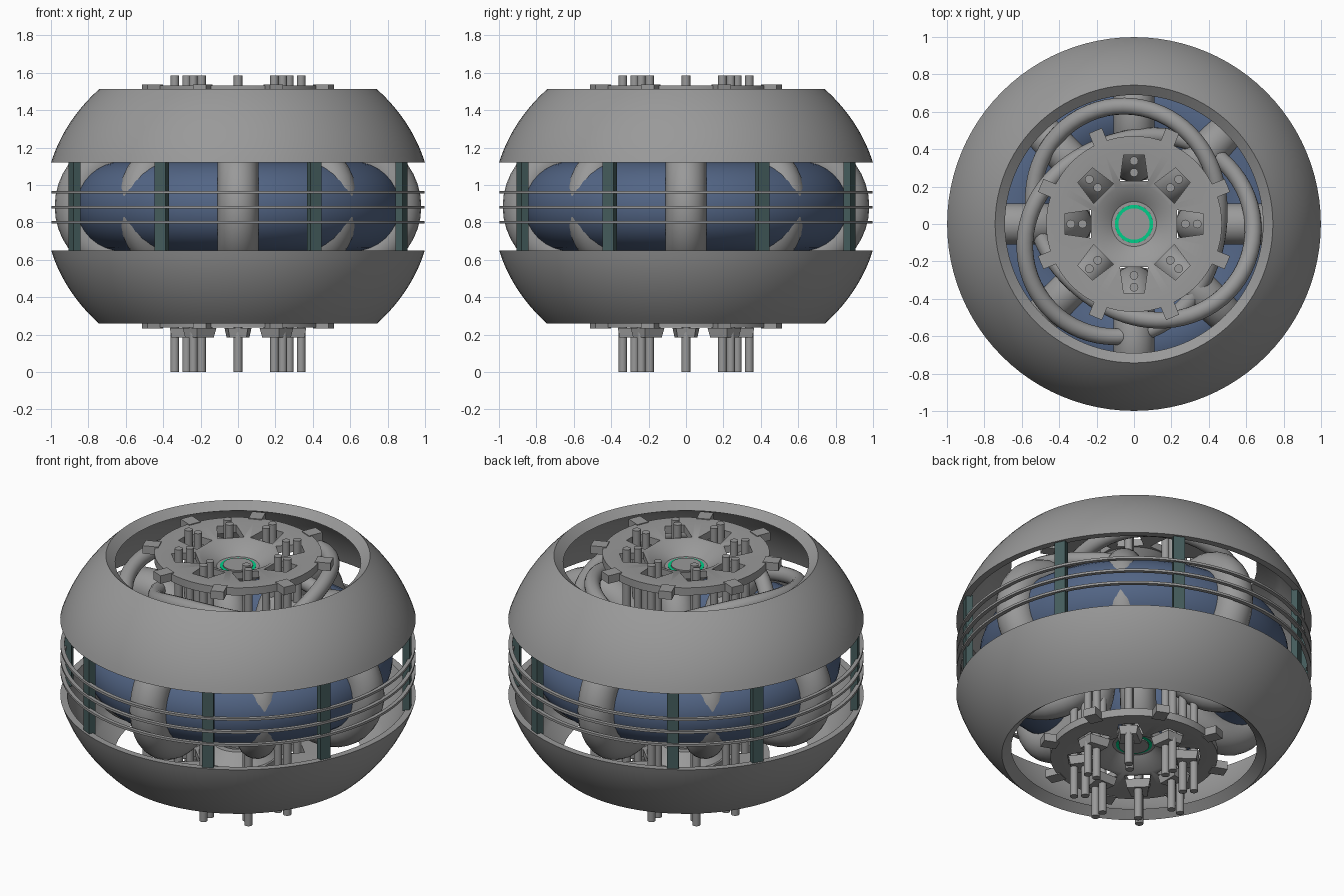
import bpy, bmesh, math
from mathutils import Matrix, Vector

if "Cube" in bpy.data.objects:
    bpy.data.objects.remove(bpy.data.objects["Cube"])

MID = 0.885  # height of the horizontal symmetry plane


def material(name, rgb):
    m = bpy.data.materials.new(name)
    m.diffuse_color = (*rgb, 1)
    m.use_nodes = True
    m.node_tree.nodes["Principled BSDF"].inputs["Base Color"].default_value = m.diffuse_color
    return m


GRAY = material("steel_gray", (0.32, 0.32, 0.32))
BLUE = material("chamber_blue", (0.085, 0.13, 0.235))
TEAL = material("dark_teal", (0.06, 0.11, 0.11))
GREEN = material("glow_green", (0.0, 0.62, 0.25))


def shade(ob):
    bpy.ops.object.select_all(action='DESELECT')
    ob.select_set(True)
    bpy.context.view_layer.objects.active = ob
    bpy.ops.object.shade_smooth_by_angle(angle=math.radians(35))


def finish(name, bm, mat, smooth=True):
    bmesh.ops.recalc_face_normals(bm, faces=bm.faces)
    me = bpy.data.meshes.new(name)
    bm.to_mesh(me)
    bm.free()
    ob = bpy.data.objects.new(name, me)
    bpy.context.collection.objects.link(ob)
    me.materials.append(mat)
    if smooth:
        shade(ob)
    return ob


def lathe(name, profile, mat, n=64, matrix=None):
    # revolve a closed (r, z) profile around the z axis
    bm = bmesh.new()
    rings = [[bm.verts.new((r * math.cos(2 * math.pi * i / n),
                            r * math.sin(2 * math.pi * i / n), z))
              for r, z in profile] for i in range(n)]
    k = len(profile)
    for i in range(n):
        a, b = rings[i], rings[(i + 1) % n]
        for j in range(k):
            bm.faces.new((a[j], b[j], b[(j + 1) % k], a[(j + 1) % k]))
    if matrix:
        bm.transform(matrix)
    return finish(name, bm, mat)


def circle(R, r, z, n, squash=1):
    return [(R + r * math.cos(2 * math.pi * i / n),
             z + squash * r * math.sin(2 * math.pi * i / n)) for i in range(n)]


def prism(bm, outline, z0, z1, angle, taper=1.0):
    # upright prism from an (x, y) outline, turned around z; taper shrinks its foot
    rot = Matrix.Rotation(angle, 3, 'Z')
    cx = sum(p[0] for p in outline) / len(outline)
    lo = [bm.verts.new(rot @ Vector((cx + (x - cx) * taper, y * taper, z0)))
          for x, y in outline]
    hi = [bm.verts.new(rot @ Vector((x, y, z1))) for x, y in outline]
    bm.faces.new(lo[::-1])
    bm.faces.new(hi)
    n = len(lo)
    for i in range(n):
        bm.faces.new((lo[i], lo[(i + 1) % n], hi[(i + 1) % n], hi[i]))


def flip(z, s):
    return MID + s * (z - MID)


eighths = [i * math.pi / 4 for i in range(8)]

# Outer shells, upper and lower, with a bevelled lip around each opening
for s, side in ((1, "upper"), (-1, "lower")):
    steps = [0.235 + (0.627 - 0.235) * i / 12 for i in range(13)]
    outer = [(1.035 * math.sqrt(1 - (d / 0.9) ** 2), MID + s * d) for d in steps]
    inner = [(r - 0.04, z) for r, z in reversed(outer[:-3])]
    lip = [(0.69, MID + s * 0.585)]
    lathe(side + "_shell", outer + lip + inner, GRAY, 96)

# Thin flat guard bands around the gap
for i, z in enumerate((0.80, 0.88, 0.96)):
    lathe(f"guard_band_{i}", [(0.975, z - 0.007), (0.998, z - 0.007),
                              (0.998, z + 0.007), (0.975, z + 0.007)], GRAY, 96)

# Struts joining both shells, paired around the diagonals (closer at the back left)
bm = bmesh.new()
for q, spread in enumerate((20, 14.3, 20, 20)):
    for off in (-spread, spread):
        a = math.radians(45 + 90 * q + off)
        prism(bm, [(0.945, -0.033), (0.985, -0.033), (0.985, 0.033), (0.945, 0.033)],
              0.64, 1.13, a)
finish("shell_struts", bm, TEAL, False)

# Blue ring chamber
lathe("ring_chamber", circle(0.62, 0.25, MID, 32, 0.96), BLUE, 80)

# Coils wrapped around the chamber: large on the axes, slim on the diagonals
for i, a in enumerate(eighths):
    R, r, t = (0.60, 0.27, 0.11) if i % 2 == 0 else (0.50, 0.265, 0.102)
    m = (Matrix.Rotation(a, 4, 'Z') @ Matrix.Translation((R, 0, MID))
         @ Matrix.Rotation(math.pi / 2, 4, 'X'))
    lathe(f"coil_{i}", circle(r, t, 0, 20), GRAY, 40, m)

# Three-lobed knotted pipe above the chamber
cu = bpy.data.curves.new("knotted_pipe", 'CURVE')
cu.dimensions = '3D'
cu.bevel_depth = 0.045
cu.bevel_resolution = 6
N = 160
sp = cu.splines.new('POLY')
sp.points.add(N - 1)
for i in range(N):
    t = 4 * math.pi * i / N
    p = 1.5 * (t - math.radians(110))
    r = 0.545 + 0.095 * math.cos(p)
    sp.points[i].co = (r * math.cos(t), r * math.sin(t), 1.29 - 0.11 * math.sin(p), 1)
sp.use_cyclic_u = True
pipe = bpy.data.objects.new("knotted_pipe", cu)
bpy.context.collection.objects.link(pipe)
cu.materials.append(GRAY)
bpy.ops.object.select_all(action='DESELECT')
pipe.select_set(True)
bpy.context.view_layer.objects.active = pipe
bpy.ops.object.convert(target='MESH')
shade(bpy.context.view_layer.objects.active)

# Trapezoid window cutter shared by both hub flanges
window = [(0.23, -0.075), (0.37, -0.055), (0.37, 0.055), (0.23, 0.075)]
bm = bmesh.new()
for a in eighths:
    prism(bm, window, 0.1, 1.7, a)
cutter = finish("window_cutter", bm, GRAY, False)
cutter.hide_render = True

dish = [(0.47, 1.485), (0.47, 1.532), (0.40, 1.532), (0.21, 1.515), (0.12, 1.45),
        (0.102, 1.45), (0.102, 1.41), (0.14, 1.41), (0.22, 1.475)]
for s, side in ((1, "upper"), (-1, "lower")):
    # Dished hub flange with eight windows
    hub = lathe(side + "_hub_flange", [(r, flip(z, s)) for r, z in dish], GRAY, 64)
    mod = hub.modifiers.new("windows", 'BOOLEAN')
    mod.operation = 'DIFFERENCE'
    mod.solver = 'EXACT'
    mod.object = cutter
    bpy.context.view_layer.objects.active = hub
    bpy.ops.object.modifier_apply(modifier="windows")
    shade(hub)
    # Teeth around the flange rim
    bm = bmesh.new()
    z0, z1 = sorted((flip(1.488, s), flip(1.537, s)))
    for a in eighths:
        prism(bm, [(0.45, -0.038), (0.54, -0.038), (0.54, 0.038), (0.45, 0.038)],
              z0, z1, a + math.pi / 8)
    finish(side + "_hub_teeth", bm, GRAY, False)
    # Green glow ring and gray cap in the middle of the dish
    z0, z1 = flip(1.425, s), flip(1.452, s)
    lathe(side + "_glow_ring", [(0.084, z0), (0.102, z0), (0.102, z1), (0.084, z1)],
          GREEN, 32)
    bm = bmesh.new()
    bmesh.ops.create_cone(bm, cap_ends=True, segments=32, radius1=0.084, radius2=0.084,
                          depth=0.05, matrix=Matrix.Translation((0, 0, flip(1.435, s))))
    finish(side + "_hub_cap", bm, GRAY)

bpy.data.objects.remove(cutter)

# Tapered pin holders under the lower flange
bm = bmesh.new()
for a in eighths:
    prism(bm, [(0.235, -0.072), (0.365, -0.053), (0.365, 0.053), (0.235, 0.072)],
          0.185, 0.235, a, 0.85)
finish("pin_holders", bm, GRAY, False)

# Paired pins running through both hubs
bm = bmesh.new()
for a in eighths:
    for r in (0.275, 0.338):
        bmesh.ops.create_cone(
            bm, cap_ends=True, segments=16, radius1=0.023, radius2=0.023, depth=1.585,
            matrix=Matrix.Translation((r * math.cos(a), r * math.sin(a), 0.7925)))
finish("pins", bm, GRAY)
